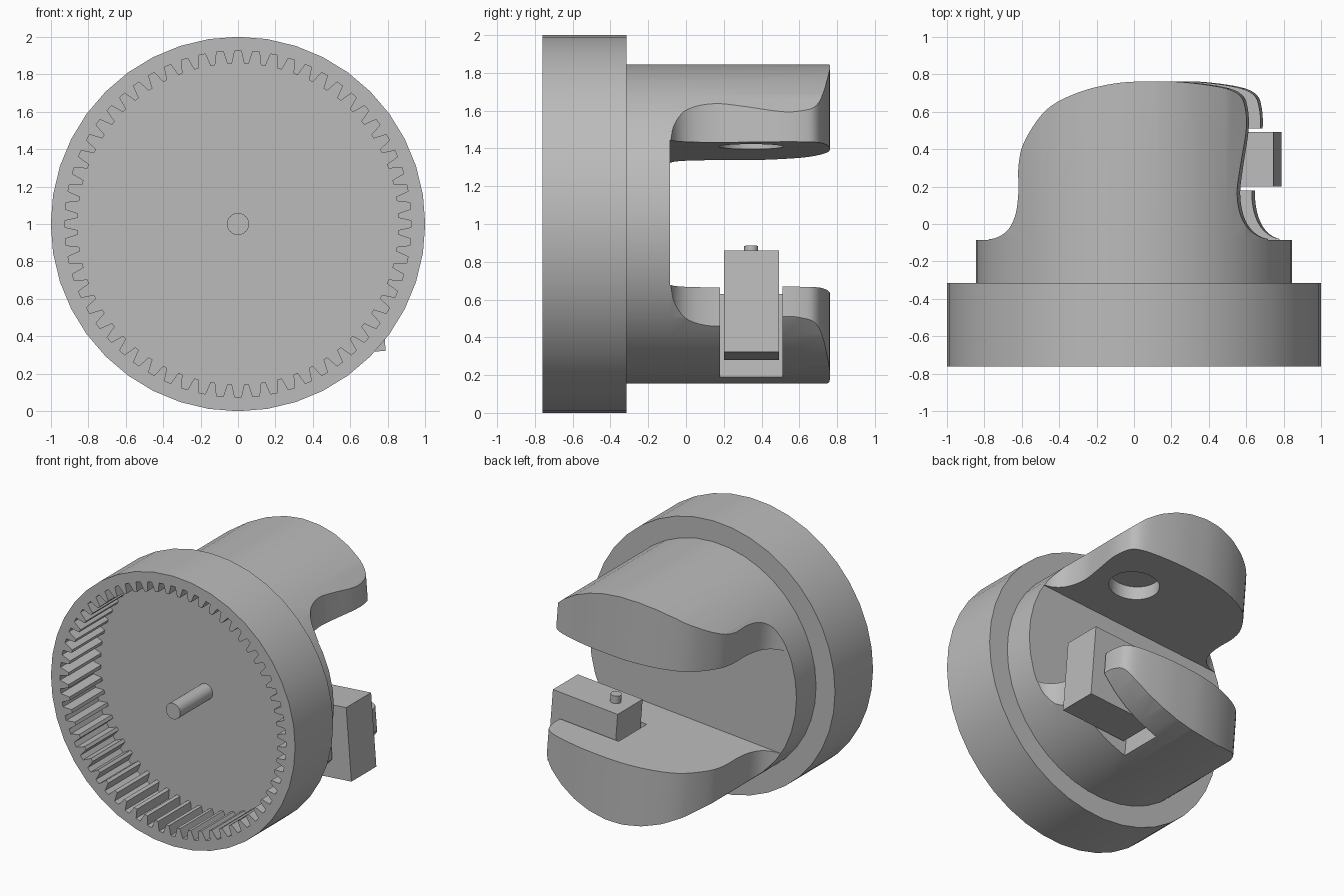
import bpy
import bmesh
from math import sin, cos, radians, pi
from mathutils import Matrix, Vector

if "Cube" in bpy.data.objects:
    bpy.data.objects.remove(bpy.data.objects["Cube"])

GREY = (0.5, 0.5, 0.5, 1.0)
metal = bpy.data.materials.new("plain_grey")
metal.use_nodes = True
metal.diffuse_color = GREY
metal.node_tree.nodes["Principled BSDF"].inputs["Base Color"].default_value = GREY

UP = Matrix.Translation((0, 0, 1))
TILT = UP @ Matrix.Rotation(radians(-4.6), 4, 'Y')   # the fork leans a little


def prism(name, pts, lo, hi, axis='Z', matrix=UP):
    """Extrude a 2D outline along an axis from lo to hi."""
    bm = bmesh.new()
    rings = []
    for d in (lo, hi):
        rings.append([bm.verts.new((u, d, v) if axis == 'Y' else (u, v, d)) for u, v in pts])
    n = len(pts)
    for ring in rings:
        bm.faces.new(ring)
    for i in range(n):
        j = (i + 1) % n
        bm.faces.new((rings[0][i], rings[0][j], rings[1][j], rings[1][i]))
    bm.transform(matrix)
    bmesh.ops.recalc_face_normals(bm, faces=bm.faces[:])
    mesh = bpy.data.meshes.new(name)
    bm.to_mesh(mesh)
    bm.free()
    mesh.materials.append(metal)
    ob = bpy.data.objects.new(name, mesh)
    bpy.context.scene.collection.objects.link(ob)
    return ob


def circle(r, n, cx=0, cy=0):
    return [(cx + r * sin(2 * pi * i / n), cy + r * cos(2 * pi * i / n)) for i in range(n)]


def rect(x0, x1, y0, y1):
    return [(x0, y0), (x1, y0), (x1, y1), (x0, y1)]


def smooth_path(pts, steps=5):
    """Catmull-Rom curve through the points."""
    p = [Vector(q) for q in [pts[0]] + pts + [pts[-1]]]
    out = []
    for a, b, c, d in zip(p, p[1:], p[2:], p[3:]):
        for k in range(steps):
            t = k / steps
            out.append(tuple(0.5 * (2 * b + (c - a) * t + (2 * a - 5 * b + 4 * c - d) * t * t
                                    + (3 * b - a - 3 * c + d) * t ** 3)))
    return out + [pts[-1]]


def carve(ob, cutters):
    """Apply boolean cutters, then delete them."""
    for cutter, op in cutters:
        cutter.hide_render = True
        mod = ob.modifiers.new("cut", 'BOOLEAN')
        mod.object, mod.operation, mod.solver = cutter, op, 'EXACT'
    bpy.context.view_layer.update()
    deps = bpy.context.evaluated_depsgraph_get()
    mesh = bpy.data.meshes.new_from_object(ob.evaluated_get(deps))
    ob.modifiers.clear()
    ob.data = mesh
    for cutter, _ in cutters:
        bpy.data.objects.remove(cutter)


def smooth(ob):
    for f in ob.data.polygons:
        f.use_smooth = True
    ob.data.set_sharp_from_angle(angle=radians(30))


# Internal ring gear with a blind toothed cavity
TEETH = 60
cavity = []
for i in range(TEETH):
    for r, off in ((0.857, -2.2), (0.925, -1.1), (0.925, 1.1), (0.857, 2.2)):
        a = 2 * pi * i / TEETH + radians(off)
        cavity.append((r * sin(a), r * cos(a)))
ring_gear = prism("ring_gear", circle(1, 40), -0.76, -0.315, 'Y')
carve(ring_gear, [(prism("tooth_cutter", cavity, -0.9, -0.38, 'Y'), 'DIFFERENCE')])

# Centre pin and stepped hub
centre_pin = prism("centre_pin", circle(0.059, 24), -0.76, -0.38, 'Y')
hub = prism("hub", circle(0.845, 40), -0.315, -0.085, 'Y')

# Fork: cylinder trimmed to a waisted outline, split by a slot
outline = smooth_path([
    (-0.9, -0.085), (-0.73, -0.08), (-0.64, -0.04), (-0.59, 0.04), (-0.57, 0.16),
    (-0.568, 0.32), (-0.53, 0.45), (-0.41, 0.61), (-0.24, 0.7), (-0.04, 0.75),
    (0.15, 0.762), (0.33, 0.757), (0.52, 0.73), (0.61, 0.69), (0.64, 0.62),
    (0.645, 0.5), (0.615, 0.3), (0.6, 0.16), (0.62, 0.04), (0.67, -0.04),
    (0.75, -0.08), (0.9, -0.085)])
outline += [(0.9, -0.2), (-0.9, -0.2)]
fork = prism("fork", circle(0.845, 40), -0.085, 0.9, 'Y')
carve(fork, [
    (prism("outline_cutter", outline, -1, 1, matrix=TILT), 'INTERSECT'),
    (prism("slot_cutter", rect(-1.2, 1.2, -0.3, 1.2), -0.385, 0.385, matrix=TILT), 'DIFFERENCE'),
    (prism("notch_cutter", rect(0.165, 1.2, 0.18, 0.51), -1.2, -0.2, matrix=TILT), 'DIFFERENCE'),
    (prism("hole_cutter", circle(0.17, 40, 0.32, 0.345), 0.2, 0.485, matrix=TILT), 'DIFFERENCE'),
])

# Sliding block with a small locating pin
block = prism("sliding_block", rect(0.2, 0.732, 0.2, 0.492), -0.738, -0.2, matrix=TILT)
block_pin = prism("block_pin", circle(0.037, 20, 0.32, 0.345), -0.2, -0.143, matrix=TILT)

for part in (ring_gear, centre_pin, hub, fork, block, block_pin):
    smooth(part)
